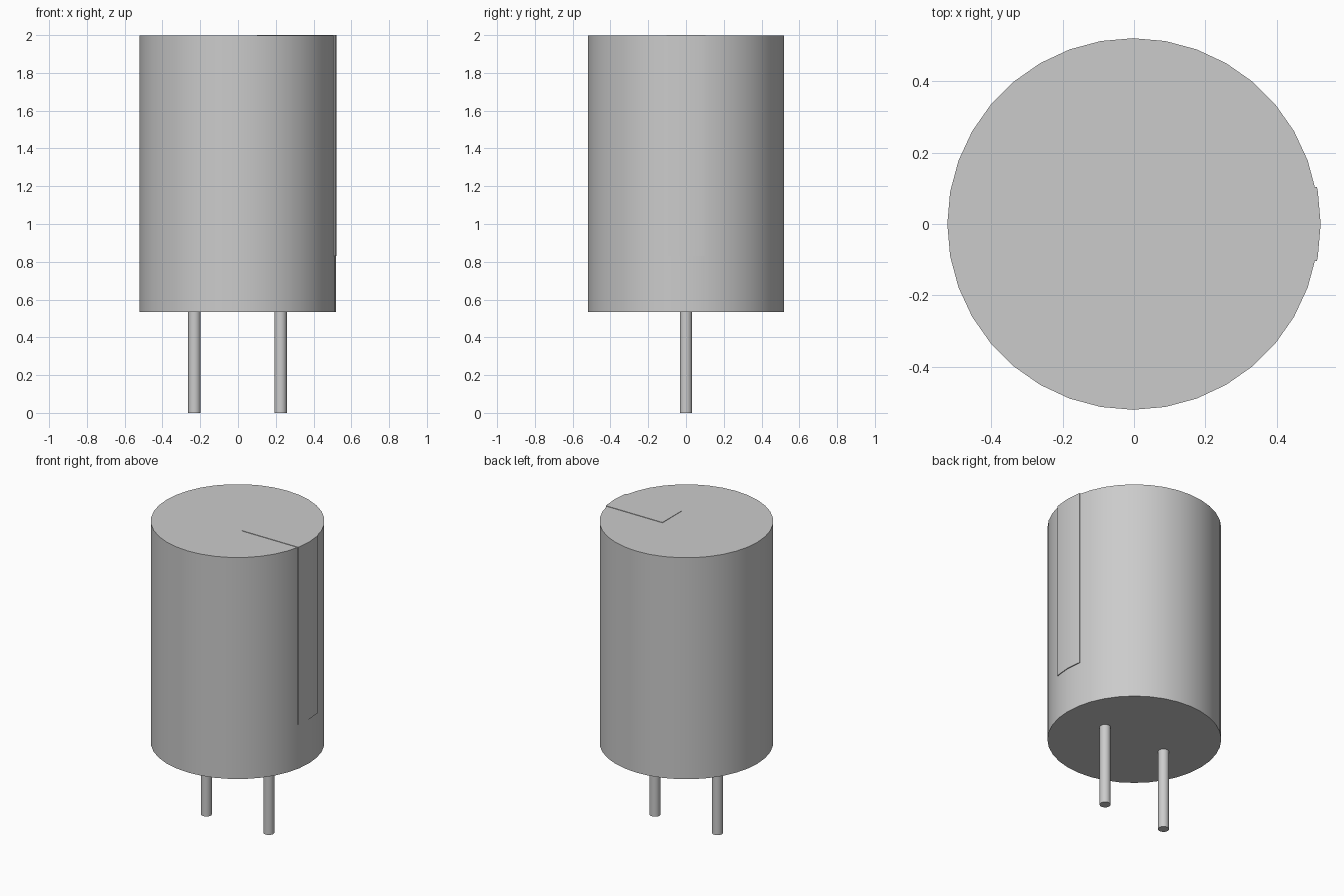
import bpy
import bmesh
from math import radians, sin, cos

cube = bpy.data.objects.get("Cube")
if cube:
    bpy.data.objects.remove(cube, do_unlink=True)

CENTRE_X = -0.0025
RADIUS = 0.52
BODY_BOTTOM, TOP = 0.535, 2.0
RAISE = 0.005          # how far the marking stands off the can

grey = bpy.data.materials.new("light grey")
grey.use_nodes = True
grey.diffuse_color = (0.6, 0.6, 0.6, 1)
grey.node_tree.nodes["Principled BSDF"].inputs["Base Color"].default_value = (0.6, 0.6, 0.6, 1)


def finish(obj, name):
    obj.name = name
    obj.data.materials.append(grey)
    bpy.ops.object.select_all(action="DESELECT")
    obj.select_set(True)
    bpy.context.view_layer.objects.active = obj
    bpy.ops.object.shade_smooth_by_angle(angle=radians(30))


def cylinder(name, x, radius, bottom, top, sides):
    bpy.ops.mesh.primitive_cylinder_add(
        vertices=sides, radius=radius, depth=top - bottom,
        location=(x, 0, (bottom + top) / 2))
    finish(bpy.context.object, name)


# Can body
cylinder("body", CENTRE_X, RADIUS, BODY_BOTTOM, TOP - 0.003, 36)

# Two wire leads
for side, name in ((-1, "right_lead"), (1, "left_lead")):
    cylinder(name, CENTRE_X + side * 0.228, 0.033, 0, BODY_BOTTOM + 0.01, 24)

# Polarity strip: an L section lofted across the width, down the side and over the top
bm = bmesh.new()
sections = []
for degrees in (-11.3, -10, 0, 10, 11.3):
    a = radians(degrees)
    outer = CENTRE_X + (RADIUS + RAISE) * cos(a)
    y = (RADIUS + RAISE) * sin(a)
    inner = outer - 0.02
    section = [(outer, 0.83), (outer, TOP), (0.1, TOP),
               (0.1, TOP - 0.02), (inner, TOP - 0.02), (inner, 0.83)]
    sections.append([bm.verts.new((x, y, z)) for x, z in section])
for first, second in zip(sections, sections[1:]):
    for i in range(len(first)):
        j = (i + 1) % len(first)
        bm.faces.new((first[i], first[j], second[j], second[i]))
bm.faces.new(sections[0])
bm.faces.new(sections[-1])
bmesh.ops.recalc_face_normals(bm, faces=bm.faces)
mesh = bpy.data.meshes.new("polarity_strip")
bm.to_mesh(mesh)
bm.free()
strip = bpy.data.objects.new("polarity_strip", mesh)
bpy.context.collection.objects.link(strip)
finish(strip, "polarity_strip")
